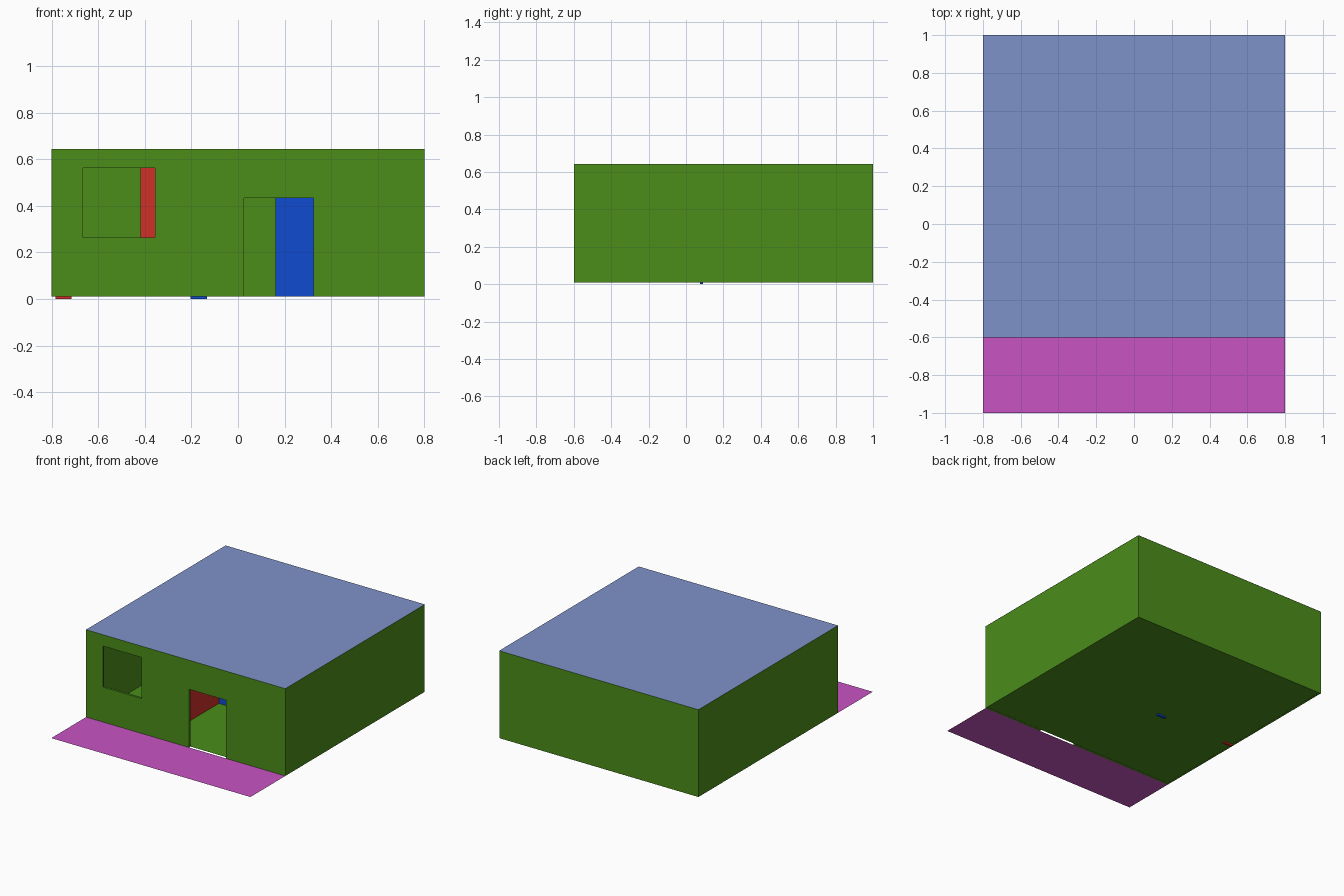
import bpy

if "Cube" in bpy.data.objects:
    bpy.data.objects.remove(bpy.data.objects["Cube"])

T = 0.016          # outer wall thickness
BASE, TOP = 0.01, 0.644


def material(name, rgb):
    m = bpy.data.materials.new(name)
    m.diffuse_color = (*rgb, 1)
    m.use_nodes = True
    m.node_tree.nodes["Principled BSDF"].inputs["Base Color"].default_value = m.diffuse_color
    return m


GREEN = material("green", (0.07, 0.27, 0.01))
RED = material("red", (0.62, 0.03, 0.02))
BLUE = material("blue", (0.005, 0.07, 0.62))
ROOF = material("roof_blue", (0.21, 0.29, 0.59))
PINK = material("pink", (0.58, 0.09, 0.55))


def finish(name, verts, faces, mat):
    me = bpy.data.meshes.new(name)
    me.from_pydata(verts, [], faces)
    ob = bpy.data.objects.new(name, me)
    bpy.context.collection.objects.link(ob)
    if mat:
        me.materials.append(mat)
    return ob


def box(name, x, y, z, mat=None):
    verts = [(a, b, c) for a in x for b in y for c in z]
    faces = [(0, 1, 3, 2), (4, 6, 7, 5), (0, 4, 5, 1),
             (2, 3, 7, 6), (0, 2, 6, 4), (1, 5, 7, 3)]
    return finish(name, verts, faces, mat)


def sheet(name, x, y, z, mat):
    verts = [(x[0], y[0], z), (x[1], y[0], z), (x[1], y[1], z), (x[0], y[1], z)]
    return finish(name, verts, [(0, 1, 2, 3)], mat)


def cut(target, x, y, z):
    cutter = box("cutter", x, y, z)
    cutter.hide_render = True
    mod = target.modifiers.new("cut", "BOOLEAN")
    mod.operation = "DIFFERENCE"
    mod.solver = "EXACT"
    mod.object = cutter
    bpy.context.view_layer.objects.active = target
    bpy.ops.object.modifier_apply(modifier=mod.name)
    bpy.data.objects.remove(cutter)


# Outer walls: hollow shell with a window and a doorway in the front
walls = box("outer_walls", (-0.8, 0.8), (-0.6, 1.0), (BASE, TOP), GREEN)
cut(walls, (-0.8 + T, 0.8 - T), (-0.6 + T, 1.0 - T), (-0.5, 1.2))
cut(walls, (-0.666, -0.356), (-0.7, -0.5), (0.264, 0.562))
cut(walls, (0.026, 0.323), (-0.7, -0.5), (-0.1, 0.433))

# Floor, flat roof and front terrace
sheet("floor", (-0.8 + T, 0.8 - T), (-0.6 + T, 1.0 - T), BASE + 0.001, GREEN)
sheet("roof", (-0.8, 0.8), (-0.6, 1.0), TOP + 0.001, ROOF)
sheet("terrace", (-0.8, 0.8), (-1.0, -0.6), BASE, PINK)

# Inner partitions; the short door jambs reach slightly through the floor
PY = (0.074, 0.092)
H = TOP - 0.002
box("red_jamb", (-0.784, -0.715), PY, (0, H), RED)
box("red_partition", (-0.418, -0.204), PY, (BASE + 0.002, H), RED)
box("red_side_partition", (-0.22, -0.204), (-0.6 + T, PY[0]), (BASE + 0.002, H), RED)
box("blue_jamb", (-0.204, -0.133), PY, (0, H), BLUE)
box("blue_partition", (0.161, 0.8 - T), PY, (BASE + 0.002, H), BLUE)
